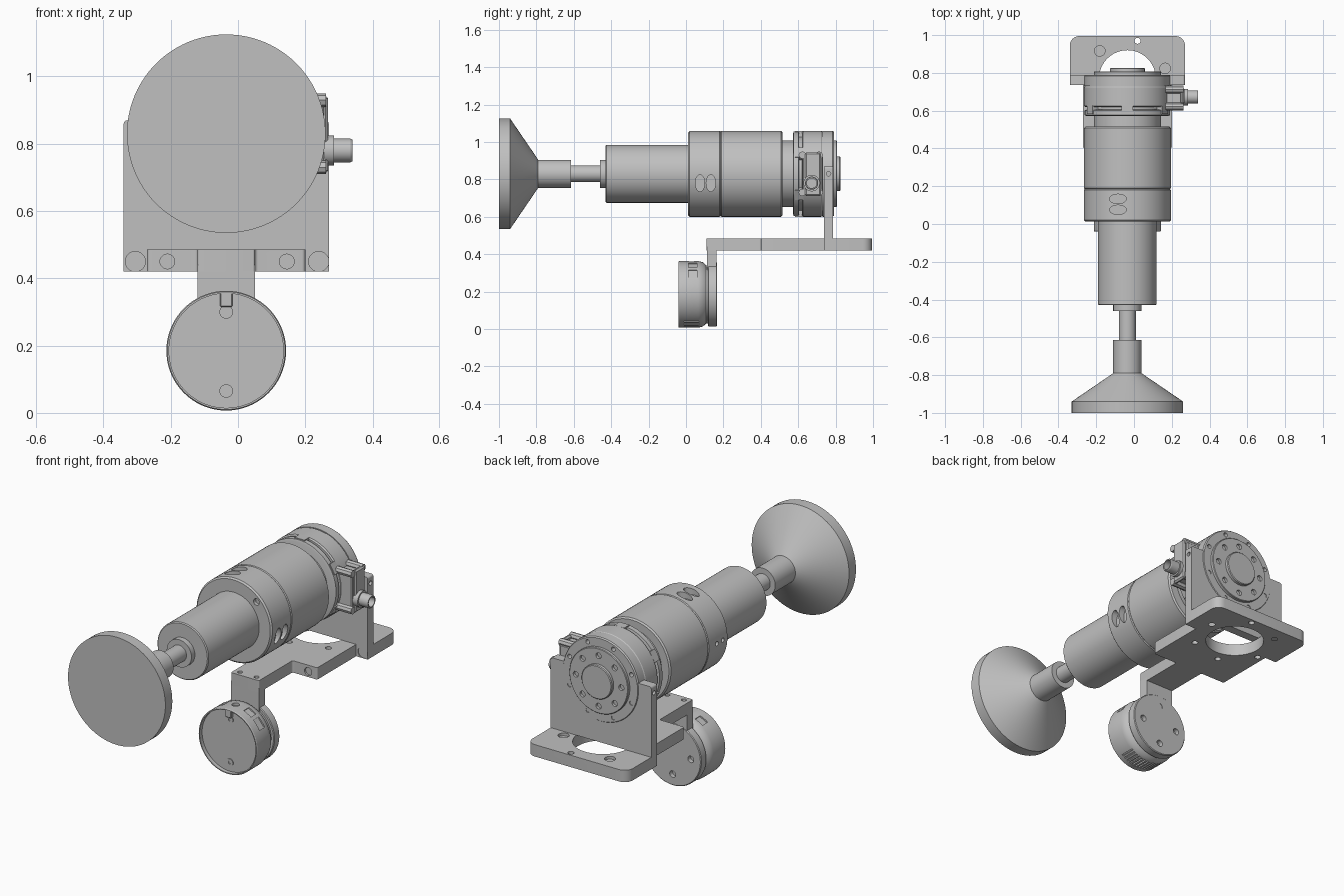
import bpy, bmesh, math
from math import sin, cos, radians, pi
from mathutils import Matrix, Vector

if "Cube" in bpy.data.objects:
    bpy.data.objects.remove(bpy.data.objects["Cube"])

grey = bpy.data.materials.new("light grey metal")
grey.use_nodes = True
grey.diffuse_color = (0.53, 0.53, 0.53, 1)
grey.node_tree.nodes["Principled BSDF"].inputs["Base Color"].default_value = (0.53, 0.53, 0.53, 1)

AX, AZ = -0.035, 0.83      # main tube axis
PZ = 0.185                 # puck axis height


def finish(name, bm, cut=None, angle=30):
    """Make an object from bm, subtract the cutter mesh, shade it."""
    bmesh.ops.recalc_face_normals(bm, faces=bm.faces)
    me = bpy.data.meshes.new(name)
    bm.to_mesh(me)
    bm.free()
    ob = bpy.data.objects.new(name, me)
    bpy.context.collection.objects.link(ob)
    me.materials.append(grey)
    if cut:
        bmesh.ops.recalc_face_normals(cut, faces=cut.faces)
        cme = bpy.data.meshes.new("cutter")
        cut.to_mesh(cme)
        cut.free()
        cme.materials.append(grey)
        cob = bpy.data.objects.new("cutter", cme)
        cob.hide_render = True
        bpy.context.collection.objects.link(cob)
        mod = ob.modifiers.new("holes", 'BOOLEAN')
        mod.object, mod.operation, mod.solver = cob, 'DIFFERENCE', 'EXACT'
        dg = bpy.context.evaluated_depsgraph_get()
        ob.data = bpy.data.meshes.new_from_object(ob.evaluated_get(dg))
        ob.modifiers.clear()
        bpy.data.objects.remove(cob)
    bpy.ops.object.select_all(action='DESELECT')
    ob.select_set(True)
    bpy.context.view_layer.objects.active = ob
    bpy.ops.object.shade_smooth_by_angle(angle=radians(angle))
    return ob


def lathe(name, profile, cut=None, centre=(AX, 0, AZ), turn=0, n=72):
    """Revolve (distance, radius) points about the y axis, capping both ends."""
    bm = bmesh.new()
    rings = [[bm.verts.new((r * cos(2 * pi * i / n), y, r * sin(2 * pi * i / n)))
              for i in range(n)] for y, r in profile]
    for a, b in zip(rings, rings[1:]):
        for i in range(n):
            j = (i + 1) % n
            bm.faces.new((a[i], a[j], b[j], b[i]))
    bm.faces.new(rings[0])
    bm.faces.new(rings[-1])
    bm.transform(Matrix.Translation(centre) @ Matrix.Rotation(turn, 4, 'Z'))
    return finish(name, bm, cut)


def rounded(points):
    """Outline from (x, y, corner radius) points."""
    out = []
    for i, (x, y, r) in enumerate(points):
        p = Vector((x, y))
        a = (Vector(points[i - 1][:2]) - p).normalized() * r
        b = (Vector(points[(i + 1) % len(points)][:2]) - p).normalized() * r
        if r == 0:
            out.append(p)
        else:
            out += [p + a * (1 - sin(t * pi / 12)) + b * (1 - cos(t * pi / 12)) for t in range(7)]
    return out


def prism(name, outline, lo, hi, upright=False, cut=None):
    """Extrude an outline along z, or along y when upright."""
    bm = bmesh.new()
    place = (lambda p, d: (p[0], d, p[1])) if upright else (lambda p, d: (p[0], p[1], d))
    f = bm.faces.new([bm.verts.new(place(p, lo)) for p in outline])
    g = bmesh.ops.extrude_face_region(bm, geom=[f])
    move = Vector((0, hi - lo, 0) if upright else (0, 0, hi - lo))
    bmesh.ops.translate(bm, vec=move, verts=[v for v in g["geom"] if isinstance(v, bmesh.types.BMVert)])
    return finish(name, bm, cut)


def box(name, lo, hi, bevel=0.006):
    bm = bmesh.new()
    size = [b - a for a, b in zip(lo, hi)]
    mid = [(a + b) / 2 for a, b in zip(lo, hi)]
    bmesh.ops.create_cube(bm, size=1, matrix=Matrix.Translation(mid) @ Matrix.Diagonal((*size, 1)))
    bmesh.ops.bevel(bm, geom=bm.edges[:], offset=bevel, segments=1, affect='EDGES')
    return finish(name, bm)


def bore(bm, at, direction, r, depth, stretch=1.0, n=20):
    """Add a round (or stretched) drill cutter centred on a surface point."""
    q = Vector(direction).to_track_quat('Z', 'Y').to_matrix().to_4x4()
    bmesh.ops.create_cone(bm, cap_ends=True, segments=n, radius1=r, radius2=r, depth=2 * depth,
                          matrix=Matrix.Translation(at) @ q @ Matrix.Diagonal((stretch, 1, 1, 1)))


def ring(angle, r, y, z=AZ):
    return (AX + r * cos(radians(angle)), y, z + r * sin(radians(angle)))


# Flared foot and plunger rod
lathe("flared_disc", [(-1, .295), (-.94, .295), (-.79, .075), (-.615, .075)], n=96)
lathe("thin_rod", [(-.63, .045), (-.44, .045)])
lathe("rod_collar", [(-.46, .075), (-.42, .075)])
lathe("barrel", [(-.43, .15), (-.425, .155), (.03, .155)])

# Main body: front collar with paired oval ports, then the rear housing
cut = bmesh.new()
for y in (.075, .133):
    bore(cut, (AX - .05, y, AZ + .225), (0, 0, 1), .025, .03, 1.8)
    bmesh.ops.create_cone(cut, cap_ends=True, segments=20, radius1=.025, radius2=.025, depth=.06,
                          matrix=Matrix.Translation((AX + .225, y, AZ - .05))
                          @ Matrix.Rotation(pi / 2, 4, 'Y') @ Matrix.Diagonal((1.8, 1, 1, 1)))
for y in (.06, .11):
    bore(cut, (AX - .23, y, AZ), (1, 0, 0), .012, .02)
bore(cut, ring(45, .195, .012), (0, 1, 0), .018, .02)
lathe("front_collar", [(.012, .222), (.02, .23), (.18, .23), (.185, .226)], cut)
lathe("rear_housing", [(.185, .226), (.19, .23), (.508, .23), (.515, .222)])
lathe("neck", [(.51, .178), (.58, .178)])

# Sensor ring with clamp lugs
lathe("clamp_flange", [(.572, .215), (.576, .226), (.602, .226), (.605, .215)])
lathe("sensor_gap", [(.60, .2), (.63, .2)])
lathe("sensor_ring", [(.62, .223), (.626, .23), (.722, .23), (.728, .226), (.74, .226)])
for k in range(6):
    a = 30 + 60 * k
    bm = bmesh.new()
    bmesh.ops.create_cube(bm, size=1, matrix=Matrix.Translation(ring(a, .209, .605))
                          @ Matrix.Rotation(-radians(a), 4, 'Y') @ Matrix.Diagonal((.042, .045, .06, 1)))
    finish("clamp_lug_%d" % (k + 1), bm)

# Rear flange with two bolt circles
cut = bmesh.new()
for k in range(8):
    bore(cut, ring(22.5 + 45 * k, .203, .79), (0, 1, 0), .012, .025, n=14)
lathe("rear_flange", [(.73, .23), (.783, .23), (.79, .225)], cut)
cut = bmesh.new()
for k in range(8):
    bore(cut, ring(45 * k, .138, .807), (0, 1, 0), .016, .014, n=16)
lathe("output_plate", [(.78, .178), (.804, .178), (.807, .175)], cut)
lathe("output_hub", [(.80, .092), (.822, .092), (.826, .088)])

# Side connector block and socket
box("connector_block", (.14, .622, .735), (.255, .732, .925))
box("connector_cover", (.245, .635, .712), (.268, .722, .943), .008)
for y in (.622, .712):
    for z in (.73, .93):
        lathe("cover_screw", [(0, .02), (.095, .02)], centre=(.262, y, z), turn=pi / 2, n=8)
cut = bmesh.new()
bore(cut, (.34, .672, .78), (1, 0, 0), .026, .035, n=32)
lathe("connector_socket", [(0, .035), (.055, .035), (.06, .032)], cut, (.28, .672, .78), -pi / 2, 40)
lathe("connector_nut", [(0, .044), (.03, .044)], None, (.255, .672, .78), -pi / 2, 40)

# Upright mounting plate
cut = bmesh.new()
for x in (-.305, .24):
    bore(cut, (x, .735, .45), (0, 1, 0), .03, .012)
    bore(cut, (x, .735, .45), (0, 1, 0), .013, .035)
for x in (-.34, .27):
    for z in (.83, .45):
        bore(cut, (x, .762, z), (1, 0, 0), .012, .02)
prism("upright_plate", rounded([(-.34, .42, 0), (-.27, .42, 0), (-.27, .485, 0), (.2, .485, 0), (.2, .42, 0),
                                (.27, .42, 0), (.27, .87, .012), (-.34, .87, .012)]), .737, .786, True, cut)

# Base plate with the central opening, bolt circle and front arm
cut = bmesh.new()
bore(cut, (AX, .77, .45), (0, 0, 1), .15, .1, n=64)
for k in range(6):
    p = (AX + .207 * cos(radians(15 + 60 * k)), .77 + .207 * sin(radians(15 + 60 * k)))
    bore(cut, (*p, .45), (0, 0, 1), .016, .1)
    bore(cut, (*p, .485), (0, 0, 1), .028, .015)
for x in (-.085, .015):
    bore(cut, (x, .14, .485), (0, 0, 1), .013, .02)
for x in (-.21, .145):
    bore(cut, (x, .40, .45), (0, 1, 0), .022, .01)
    bore(cut, (x, .40, .45), (0, 1, 0), .01, .03)
prism("base_plate", rounded([(-.12, .11, .006), (.05, .11, .006), (.05, .40, .01), (.2, .40, .01), (.2, .742, 0),
                             (.27, .742, 0), (.27, .995, .05), (-.34, .995, .05), (-.34, .742, 0),
                             (-.27, .742, 0), (-.27, .40, .01), (-.12, .40, .01)]), .42, .485, cut=cut)

# Drop arm and round back plate
prism("drop_arm", rounded([(-.12, .18, 0), (.05, .18, 0), (.05, .44, 0), (-.12, .44, 0)]), .111, .164, True)
cut = bmesh.new()
for k in range(4):
    bore(cut, ring(90 * k, .11, .166, PZ), (0, 1, 0), .018, .025)
lathe("puck_back_plate", [(.117, .168), (.121, .172), (.162, .172), (.166, .168)], cut, (AX, 0, PZ))

# Puck: recessed front, vents underneath, windows above
cut = bmesh.new()
bore(cut, (AX, -.04, PZ), (0, 1, 0), .17, .022, n=72)
for a in range(-126, -53, 6):
    bmesh.ops.create_cube(cut, size=1, matrix=Matrix.Translation(ring(a, .178, .03, PZ))
                          @ Matrix.Rotation(-radians(a), 4, 'Y') @ Matrix.Diagonal((.02, .08, .008, 1)))
for a, w in ((38, .06), (62, .05), (118, .05)):
    bmesh.ops.create_cube(cut, size=1, matrix=Matrix.Translation(ring(a, .18, .035, PZ))
                          @ Matrix.Rotation(-radians(a), 4, 'Y') @ Matrix.Diagonal((.02, .045, w, 1)))
bore(cut, ring(90, .178, .03, PZ), (0, 0, 1), .02, .015)
lathe("puck_body", [(-.04, .175), (-.035, .178), (.065, .178), (.09, .172), (.108, .155)], cut, (AX, 0, PZ))
lathe("puck_neck", [(.10, .155), (.12, .155)], None, (AX, 0, PZ))
for z in (.30, .065):
    cut = bmesh.new()
    bore(cut, (AX, -.023, z), (0, 1, 0), .008, .004, n=12)
    lathe("puck_screw", [(-.023, .02), (-.01, .02)], cut, (AX, 0, z), n=24)
box("puck_tab", (AX - .018, -.036, .315), (AX + .018, -.01, .358), .003)
